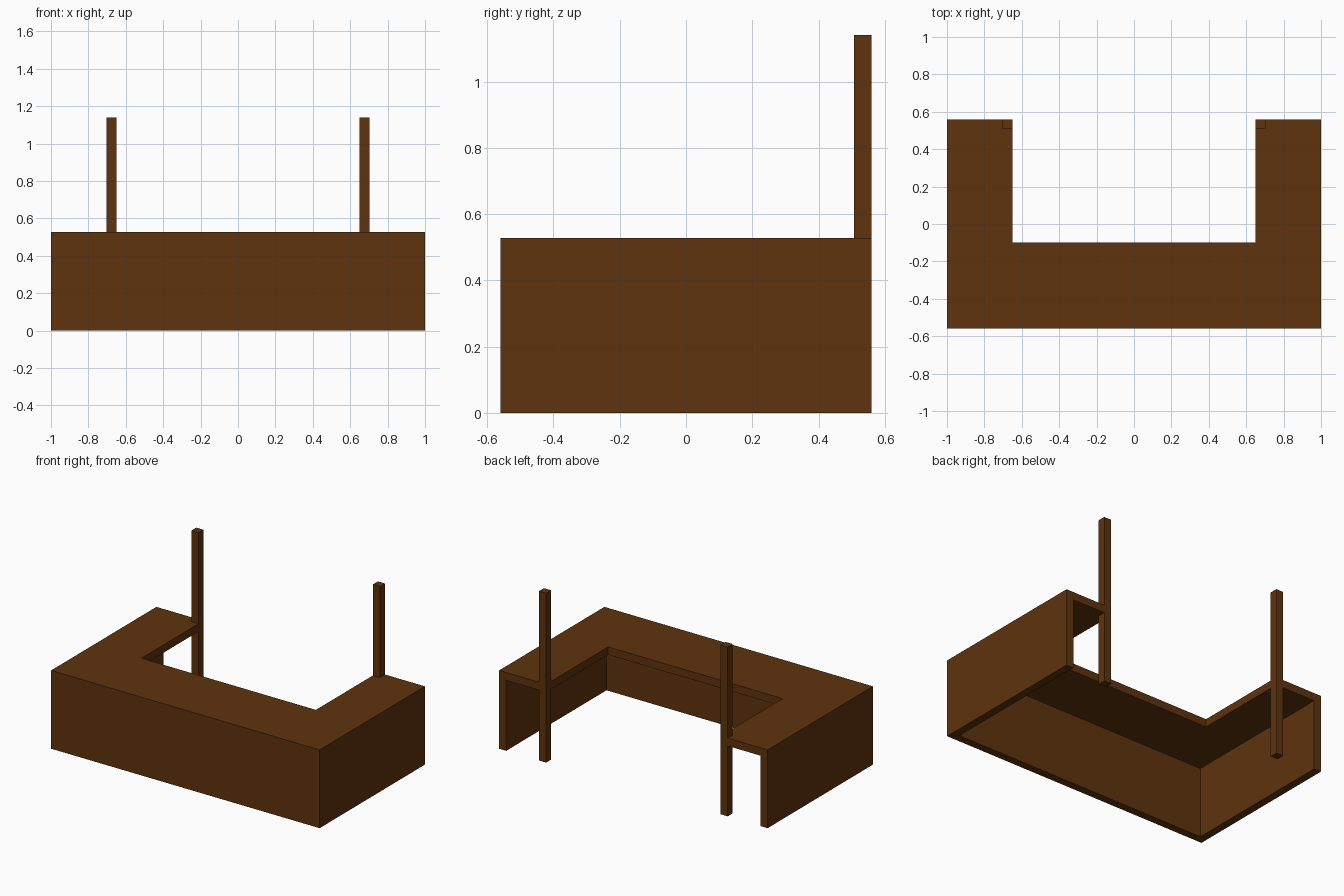
import bpy
import bmesh

cube = bpy.data.objects.get("Cube")
if cube:
    bpy.data.objects.remove(cube, do_unlink=True)

# Overall sizes
HALF_X, HALF_Y = 1.0, 0.56
HEIGHT, POST_HEIGHT = 0.527, 1.14
T = 0.053                       # board thickness and post width
INNER_X, INNER_Y = 0.65, -0.10  # edges of the opening behind the counter

wood = bpy.data.materials.new("dark brown wood")
wood.use_nodes = True
colour = (0.112, 0.033, 0.004, 1)
wood.diffuse_color = colour
wood.node_tree.nodes["Principled BSDF"].inputs["Base Color"].default_value = colour


def prism(name, outline, z0, z1):
    """Extrude a flat outline upwards from z0 to z1."""
    bm = bmesh.new()
    face = bm.faces.new([bm.verts.new((x, y, z0)) for x, y in outline])
    new = bmesh.ops.extrude_face_region(bm, geom=[face])["geom"]
    bmesh.ops.translate(bm, vec=(0, 0, z1 - z0),
                        verts=[v for v in new if isinstance(v, bmesh.types.BMVert)])
    bmesh.ops.recalc_face_normals(bm, faces=bm.faces)
    mesh = bpy.data.meshes.new(name)
    bm.to_mesh(mesh)
    bm.free()
    mesh.materials.append(wood)
    obj = bpy.data.objects.new(name, mesh)
    bpy.context.collection.objects.link(obj)
    return obj


def rectangle(x0, x1, y0, y1):
    return [(x0, y0), (x1, y0), (x1, y1), (x0, y1)]


# U-shaped counter, solid at first
counter = prism("counter", [
    (-HALF_X, -HALF_Y), (HALF_X, -HALF_Y), (HALF_X, HALF_Y), (INNER_X, HALF_Y),
    (INNER_X, INNER_Y), (-INNER_X, INNER_Y), (-INNER_X, HALF_Y), (-HALF_X, HALF_Y),
], 0, HEIGHT)

# Hollow it out below the top, leaving the front and side panels
hollow = prism("counter_hollow_cutter",
               rectangle(-HALF_X + T, HALF_X - T, -HALF_Y + T, HALF_Y + 0.2),
               -0.2, HEIGHT - T)
hollow.hide_render = True
cut = counter.modifiers.new("hollow", 'BOOLEAN')
cut.operation = 'DIFFERENCE'
cut.solver = 'EXACT'
cut.object = hollow
bpy.context.view_layer.objects.active = counter
bpy.ops.object.modifier_apply(modifier=cut.name)
bpy.data.objects.remove(hollow, do_unlink=True)

# Square posts at the inner back corners
for side, s in (("left", 1), ("right", -1)):
    x0, x1 = sorted((s * INNER_X, s * (INNER_X + T)))
    prism(side + "_post", rectangle(x0, x1, HALF_Y - T, HALF_Y), 0, POST_HEIGHT)
